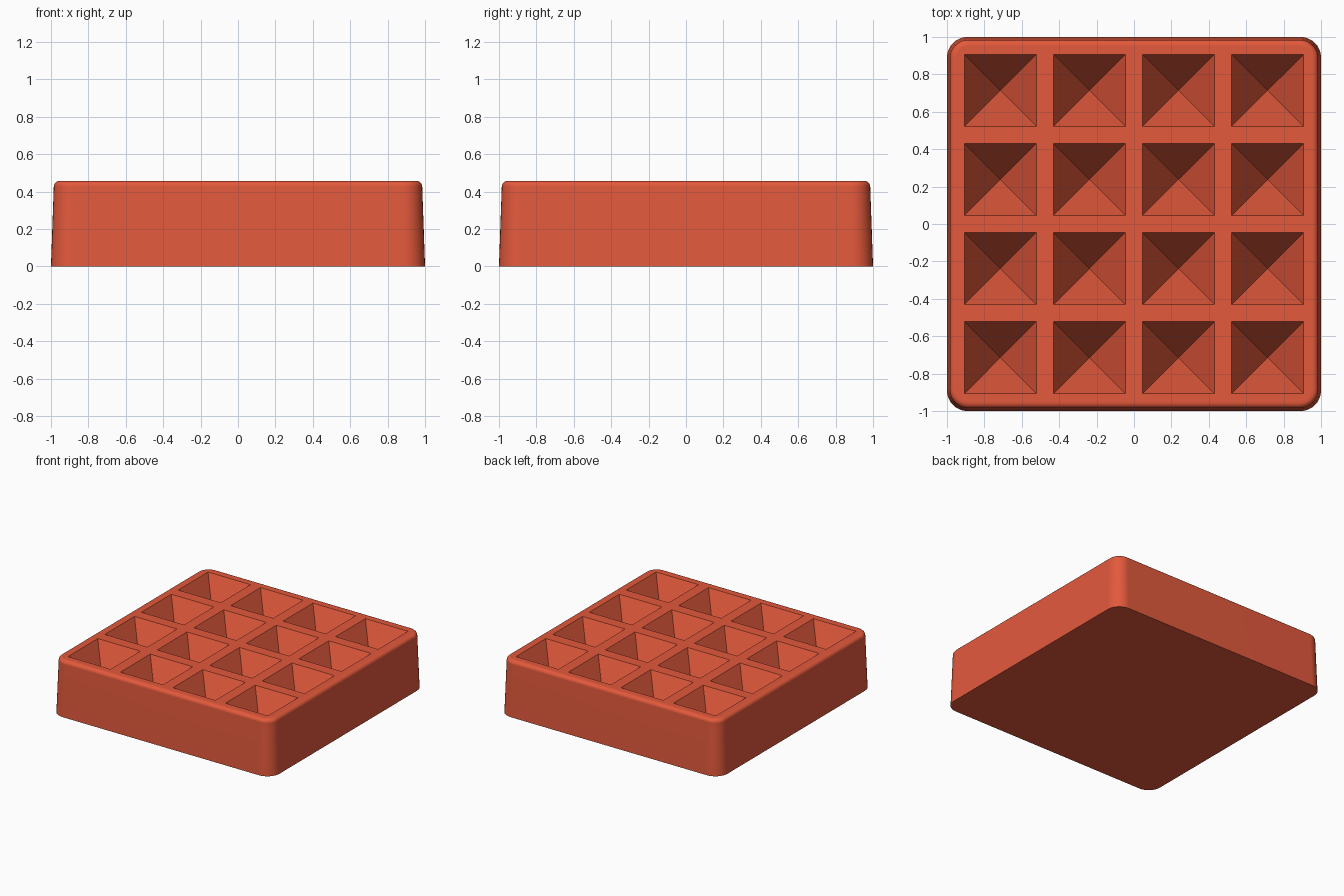
import bpy, bmesh, math

HEIGHT = 0.457
PITCH, PIT_HALF, PIT_DEPTH = 0.476, 0.193, 0.375
LIFT = 0.1  # how far the cutters rise above the top

if "Cube" in bpy.data.objects:
    bpy.data.objects.remove(bpy.data.objects["Cube"], do_unlink=True)

red = bpy.data.materials.new("brick red")
red.use_nodes = True
red.diffuse_color = (0.77, 0.1, 0.045, 1)
red.node_tree.nodes["Principled BSDF"].inputs["Base Color"].default_value = (0.77, 0.1, 0.045, 1)


def make_object(name, bm):
    mesh = bpy.data.meshes.new(name)
    bmesh.ops.recalc_face_normals(bm, faces=bm.faces)
    bm.to_mesh(mesh)
    bm.free()
    mesh.materials.append(red)
    obj = bpy.data.objects.new(name, mesh)
    bpy.context.collection.objects.link(obj)
    return obj


def rounded_square(bm, half, radius, z, steps=8):
    """One ring of vertices around a square with round corners."""
    ring = []
    for corner in range(4):
        mid = math.radians(45 + 90 * corner)
        cx = math.copysign(half - radius, math.cos(mid))
        cy = math.copysign(half - radius, math.sin(mid))
        for i in range(steps + 1):
            a = math.pi / 2 * (corner + i / steps)
            ring.append(bm.verts.new((cx + radius * math.cos(a), cy + radius * math.sin(a), z)))
    return ring


# Tray body: slightly tapered walls and a rounded top rim
RIM = 0.03
TOP_HALF = 0.985
bm = bmesh.new()
rings = [rounded_square(bm, 1.0, 0.11, 0)]
for i in range(6):
    a = math.pi / 2 * i / 5
    inset = RIM * (1 - math.cos(a))
    rings.append(rounded_square(bm, TOP_HALF - inset, 0.1 - inset,
                                HEIGHT - RIM + RIM * math.sin(a)))
rings.append(rounded_square(bm, 0.945, 0.06, HEIGHT))
for low, high in zip(rings, rings[1:]):
    for i in range(len(low)):
        j = (i + 1) % len(low)
        bm.faces.new((low[i], low[j], high[j], high[i]))
bm.faces.new(rings[0][::-1])
bm.faces.new(rings[-1])
tray = make_object("tray_body", bm)

# Pit cutters: a grid of upside-down pyramids extended above the top
bm = bmesh.new()
grow = PIT_HALF * (1 + LIFT / PIT_DEPTH)
for col in range(4):
    for row in range(4):
        x, y = (col - 1.5) * PITCH, (row - 1.5) * PITCH
        # keep neighbouring cutters apart by going straight up from the rim
        rim, lid = [[bm.verts.new((x + sx * PIT_HALF, y + sy * PIT_HALF, z))
                     for sx, sy in ((-1, -1), (1, -1), (1, 1), (-1, 1))]
                    for z in (HEIGHT, HEIGHT + LIFT)]
        tip = bm.verts.new((x, y, HEIGHT - PIT_DEPTH))
        for i in range(4):
            j = (i + 1) % 4
            bm.faces.new((rim[j], rim[i], tip))
            bm.faces.new((rim[i], rim[j], lid[j], lid[i]))
        bm.faces.new(lid)
cutter = make_object("pit_cutter", bm)
cutter.hide_render = True

# Cut the pits and drop the cutter
cut = tray.modifiers.new("pits", "BOOLEAN")
cut.operation = "DIFFERENCE"
cut.solver = "EXACT"
cut.object = cutter
bpy.ops.object.select_all(action="DESELECT")
bpy.context.view_layer.objects.active = tray
tray.select_set(True)
bpy.ops.object.modifier_apply(modifier=cut.name)
bpy.data.objects.remove(cutter, do_unlink=True)

# Smooth rim and corners, crisp pits and base
bpy.ops.object.shade_smooth_by_angle(angle=math.radians(30))
weighted = tray.modifiers.new("even_shading", "WEIGHTED_NORMAL")
weighted.keep_sharp = True
